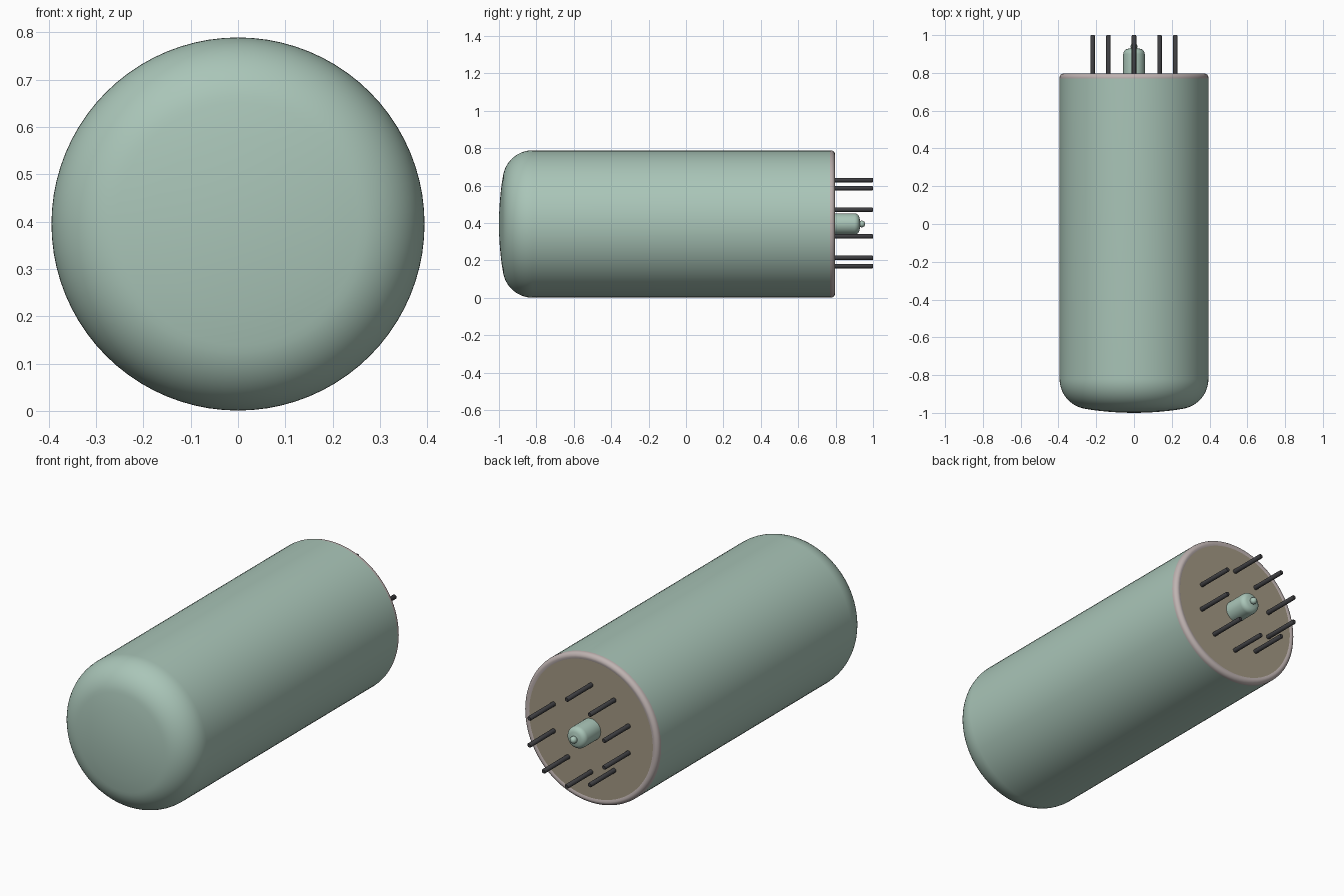
import bpy
import math
from mathutils import Matrix

if "Cube" in bpy.data.objects:
    bpy.data.objects.remove(bpy.data.objects["Cube"], do_unlink=True)

AXIS_Z = 0.395
R = 0.394


def material(name, rgb, rough=0.5):
    m = bpy.data.materials.new(name)
    m.use_nodes = True
    m.diffuse_color = (*rgb, 1)
    b = m.node_tree.nodes["Principled BSDF"]
    b.inputs["Base Color"].default_value = (*rgb, 1)
    b.inputs["Roughness"].default_value = rough
    return m


glass = material("pale green glass", (0.40, 0.56, 0.48))
rim_mat = material("pinkish grey rim", (0.52, 0.45, 0.44))
base_mat = material("tan base", (0.37, 0.32, 0.23))
metal = material("dark pin metal", (0.05, 0.05, 0.055))


def arc(cr, cy, rad, a0, a1, n):
    """Profile points (radius, y) along an arc, angles in degrees."""
    angles = [math.radians(a0 + (a1 - a0) * i / n) for i in range(n + 1)]
    return [(cr + rad * math.cos(a), cy + rad * math.sin(a)) for a in angles]


def lathe(name, profile, mat, segs=64, x=0, z=AXIS_Z):
    """Revolve (radius, y) points, ordered front to back, about the y axis."""
    verts, rings, faces = [], [], []
    for r, y in profile:
        start = len(verts)
        if r < 1e-6:
            verts.append((0, y, 0))
            rings.append([start] * segs)
        else:
            for i in range(segs):
                a = math.tau * i / segs
                verts.append((r * math.cos(a), y, r * math.sin(a)))
            rings.append(list(range(start, start + segs)))
    for lo, hi in zip(rings, rings[1:]):
        for i in range(segs):
            j = (i + 1) % segs
            quad = (lo[i], hi[i], hi[j], lo[j])
            faces.append(tuple(dict.fromkeys(quad)))
    mesh = bpy.data.meshes.new(name)
    mesh.from_pydata(verts, [], faces)
    mesh.materials.append(mat)
    mesh.transform(Matrix.Translation((x, 0, z)))
    ob = bpy.data.objects.new(name, mesh)
    bpy.context.collection.objects.link(ob)
    bpy.ops.object.select_all(action="DESELECT")
    ob.select_set(True)
    bpy.context.view_layer.objects.active = ob
    bpy.ops.object.shade_smooth_by_angle(angle=math.radians(40))
    return ob


# Glass envelope: shallow domed face, rounded shoulder, straight wall
face = [(r, -1 + 0.32 * r * r) for r in (0, 0.06, 0.12, 0.18, 0.22)]
lathe("glass_envelope",
      face + arc(R - 0.16, -0.82, 0.16, -82, 0, 14) + [(R, 0.77)], glass, 80)

# Rounded rim around the back end
lathe("base_rim", [(R, 0.77)] + arc(R - 0.022, 0.775, 0.022, 0, 90, 6)
      + [(0.362, 0.794)], rim_mat, 80)

# Flat base plate
lathe("base_plate", [(0.364, 0.794), (0, 0.794)], base_mat, 80)

# Sealed exhaust nipple with a small rounded tip
lathe("exhaust_nipple",
      [(0.057, 0.79)] + arc(0.029, 0.9, 0.028, 0, 80, 6)
      + arc(0, 0.94, 0.018, -30, 90, 8), glass, 32)

# Nine pins on a ten-place circle, with one place left empty as the key
for k in range(10):
    if k == 1:
        continue
    a = math.radians(90 - 36 * k)
    lathe(f"pin_{k}",
          [(0.012, 0.79), (0.012, 0.996), (0.009, 1.0), (0, 1.0)],
          metal, 16, 0.23 * math.cos(a), AXIS_Z + 0.005 + 0.23 * math.sin(a))
